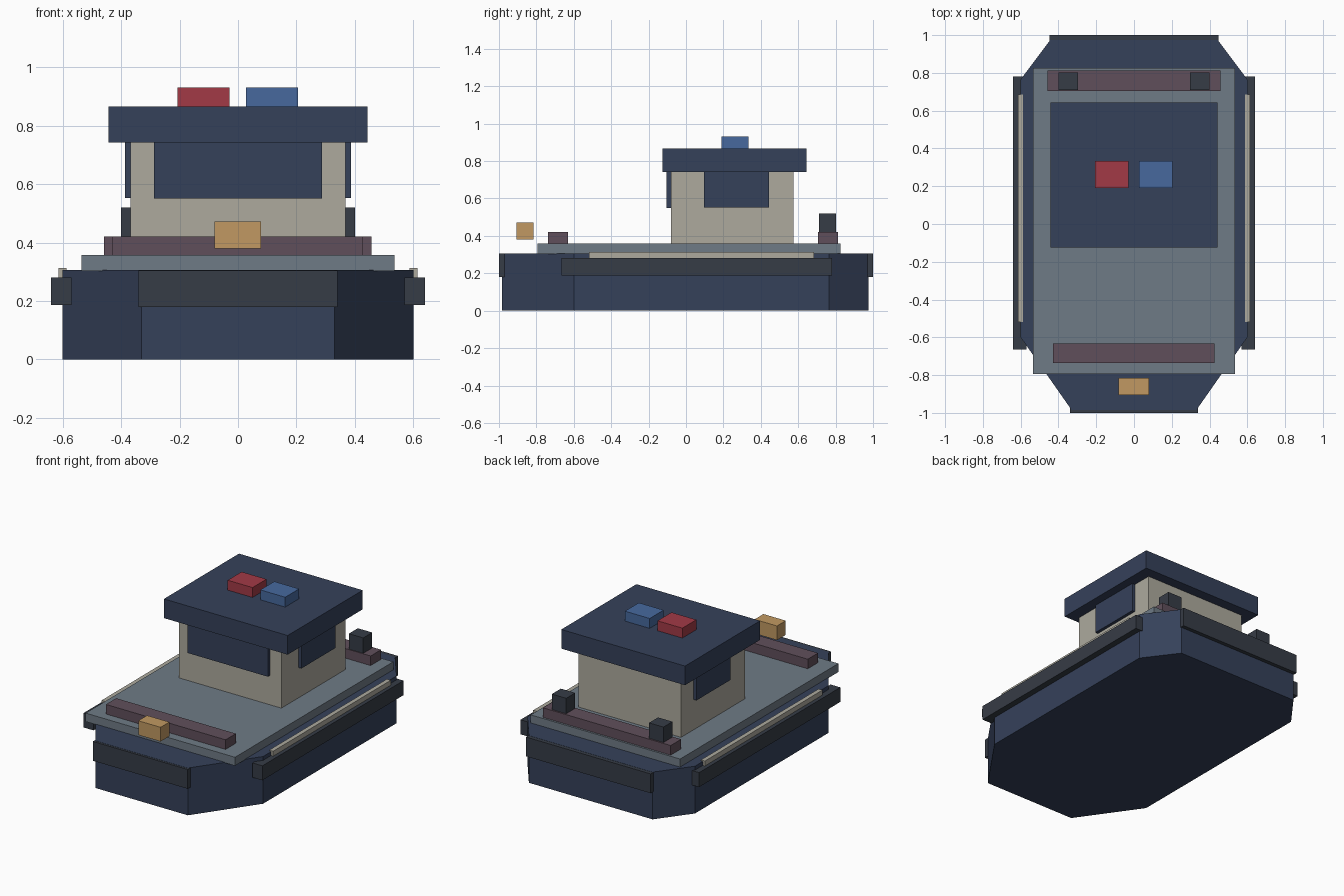
import bpy
import bmesh

cube = bpy.data.objects.get("Cube")
if cube:
    bpy.data.objects.remove(cube, do_unlink=True)


def material(name, hex_code):
    """Flat material from an sRGB hex code, stored as linear values."""
    srgb = [int(hex_code[i:i + 2], 16) / 255 for i in (0, 2, 4)]
    color = [((c + 0.055) / 1.055) ** 2.4 for c in srgb] + [1]
    mat = bpy.data.materials.new(name)
    mat.use_nodes = True
    mat.diffuse_color = color
    mat.node_tree.nodes["Principled BSDF"].inputs["Base Color"].default_value = color
    return mat


navy = material("navy", "35415a")
charcoal = material("charcoal", "363c46")
grey = material("deck grey", "6f7b86")
beige = material("beige", "adaa9e")
mauve = material("mauve", "604f5b")
gold = material("gold", "c19962")
red = material("red", "a23a46")
blue = material("blue", "47699e")


def prism(name, outline, z, mat):
    """Extrude a flat outline between two heights."""
    bm = bmesh.new()
    base = bm.faces.new([bm.verts.new((x, y, z[0])) for x, y in outline])
    top = bmesh.ops.extrude_face_region(bm, geom=[base])["geom"]
    verts = [v for v in top if isinstance(v, bmesh.types.BMVert)]
    bmesh.ops.translate(bm, verts=verts, vec=(0, 0, z[1] - z[0]))
    bmesh.ops.recalc_face_normals(bm, faces=bm.faces)
    mesh = bpy.data.meshes.new(name)
    bm.to_mesh(mesh)
    bm.free()
    mesh.materials.append(mat)
    obj = bpy.data.objects.new(name, mesh)
    bpy.context.collection.objects.link(obj)


def box(name, x, y, z, mat):
    prism(name, [(x[0], y[0]), (x[1], y[0]), (x[1], y[1]), (x[0], y[1])], z, mat)


def pair(name, x, y, z, mat):
    """A box on the left and its mirror image on the right."""
    box("left_" + name, x, y, z, mat)
    box("right_" + name, (-x[1], -x[0]), y, z, mat)


# Hull with chamfered bow and stern
half = [(0.33, -0.985), (0.6, -0.6), (0.6, 0.765), (0.443, 0.975)]
prism("hull", half + [(-x, y) for x, y in reversed(half)], (0, 0.306), navy)

# Deck and fenders
box("deck", (-0.535, 0.535), (-0.795, 0.825), (0.303, 0.358), grey)
box("bow_fender", (-0.34, 0.34), (-1, -0.965), (0.18, 0.305), charcoal)
box("stern_fender", (-0.447, 0.447), (0.96, 1), (0.18, 0.305), charcoal)
pair("side_fender", (0.57, 0.64), (-0.665, 0.78), (0.187, 0.281), charcoal)
pair("side_rail", (0.587, 0.615), (-0.518, 0.685), (0.28, 0.313), beige)

# Cabin, windows and roof
box("cabin", (-0.367, 0.367), (-0.08, 0.575), (0.355, 0.745), beige)
box("front_window", (-0.287, 0.287), (-0.105, -0.07), (0.55, 0.745), navy)
pair("side_window", (0.355, 0.387), (0.097, 0.445), (0.553, 0.745), navy)
box("roof", (-0.443, 0.443), (-0.125, 0.643), (0.742, 0.866), navy)

# Roof beacons
box("red_beacon", (-0.207, -0.029), (0.19, 0.333), (0.866, 0.93), red)
box("blue_beacon", (0.027, 0.205), (0.19, 0.333), (0.866, 0.93), blue)

# Deck fittings
box("bow_beam", (-0.43, 0.427), (-0.737, -0.632), (0.357, 0.42), mauve)
box("stern_beam", (-0.459, 0.457), (0.705, 0.812), (0.357, 0.42), mauve)
pair("bollard", (0.297, 0.4), (0.71, 0.802), (0.415, 0.52), charcoal)
box("bow_lamp", (-0.081, 0.079), (-0.905, -0.815), (0.38, 0.472), gold)
